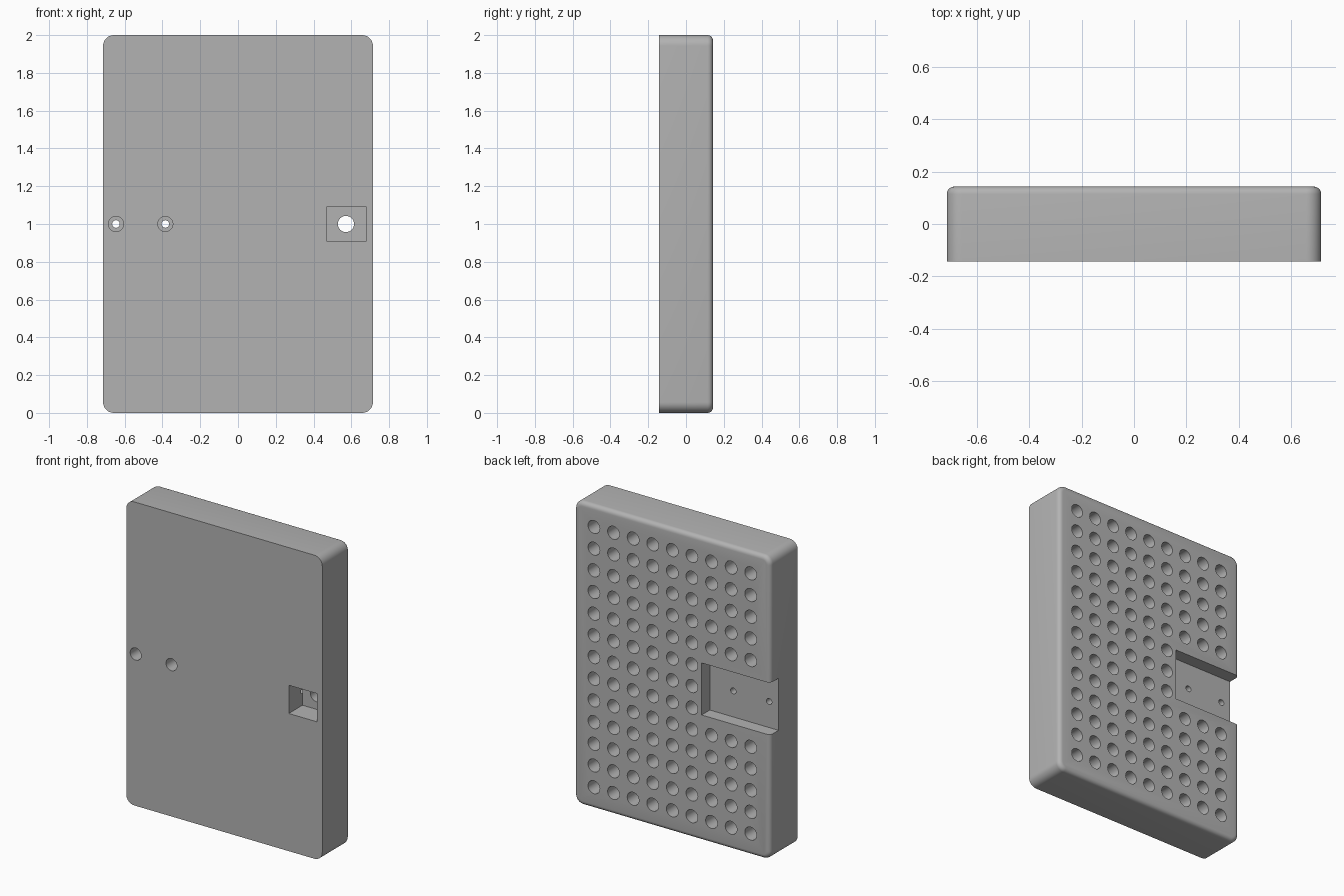
import bpy
import bmesh
from math import radians
from mathutils import Matrix, Vector

if "Cube" in bpy.data.objects:
    bpy.data.objects.remove(bpy.data.objects["Cube"])

U = 1 / 7                      # grid pitch of the peg holes
W, D, H = 10 * U, 2 * U, 14 * U
MID = H / 2
FRONT, BACK = -D / 2, D / 2

grey = bpy.data.materials.new("matte grey")
grey.use_nodes = True
colour = (0.45, 0.45, 0.45, 1)
grey.diffuse_color = colour
grey.node_tree.nodes["Principled BSDF"].inputs["Base Color"].default_value = colour


def make_object(name, bm):
    bmesh.ops.recalc_face_normals(bm, faces=bm.faces)
    mesh = bpy.data.meshes.new(name)
    bm.to_mesh(mesh)
    bm.free()
    mesh.materials.append(grey)
    obj = bpy.data.objects.new(name, mesh)
    bpy.context.collection.objects.link(obj)
    return obj


def add_box(bm, low, high):
    low, high = Vector(low), Vector(high)
    matrix = Matrix.Translation((low + high) / 2) @ Matrix.Diagonal((*(high - low), 1))
    bmesh.ops.create_cube(bm, size=1, matrix=matrix)


def add_bore(bm, x, z, radius, y0, y1):
    matrix = Matrix.Translation((x, (y0 + y1) / 2, z)) @ Matrix.Rotation(radians(90), 4, "X")
    bmesh.ops.create_cone(bm, cap_ends=True, segments=32, radius1=radius,
                          radius2=radius, depth=y1 - y0, matrix=matrix)


def cut(target, bm):
    cutter = make_object("cutter", bm)
    cutter.hide_render = True
    mod = target.modifiers.new("cut", "BOOLEAN")
    mod.operation = "DIFFERENCE"
    mod.solver = "EXACT"
    mod.object = cutter
    bpy.context.view_layer.objects.active = target
    bpy.ops.object.modifier_apply(modifier=mod.name)
    bpy.data.objects.remove(cutter)


# Slab: rounded corners, then a small fillet round the back rim
bm = bmesh.new()
add_box(bm, (-W / 2, FRONT, 0), (W / 2, BACK, H))
corners = [e for e in bm.edges if abs(e.verts[0].co.y - e.verts[1].co.y) > 0.1]
bmesh.ops.bevel(bm, geom=corners, offset=0.4 * U, segments=8, profile=0.5, affect="EDGES")
rim = [e for e in bm.edges if all(v.co.y > BACK - 0.001 for v in e.verts)]
bmesh.ops.bevel(bm, geom=rim, offset=0.2 * U, segments=5, profile=0.5, affect="EDGES")
board = make_object("peg_board", bm)

# Open notch in the back, at the right side
floor = BACK - 0.6 * U
bm = bmesh.new()
add_box(bm, (-W / 2 - 0.1, floor, MID - 1.2 * U), (-1.5 * U, BACK + 0.1, MID + 1.2 * U))
cut(board, bm)

# Blind peg holes on the back, leaving out the notch
bm = bmesh.new()
for col in range(-4, 5):
    for row in range(-6, 7):
        if col <= -2 and abs(row) <= 1:
            continue
        add_bore(bm, col * U, MID + row * U, 0.3 * U, BACK - 1.12 * U, BACK + 0.05)
cut(board, bm)

# Square pocket in the front that meets one peg hole
bm = bmesh.new()
add_box(bm, (0.47, FRONT - 0.1, MID - 0.093), (0.677, FRONT + U, MID + 0.093))
cut(board, bm)

# Two screw holes through the notch floor, counterbored from the front
for radius, end in ((0.04, FRONT + 0.13), (0.02, floor + 0.05)):
    bm = bmesh.new()
    for x in (-0.646, -0.385):
        add_bore(bm, x, MID, radius, FRONT - 0.05, end)
    cut(board, bm)

# Smooth fillets and bores, crisp edges
bpy.ops.object.select_all(action="DESELECT")
board.select_set(True)
bpy.context.view_layer.objects.active = board
bpy.ops.object.shade_smooth_by_angle(angle=radians(30))
